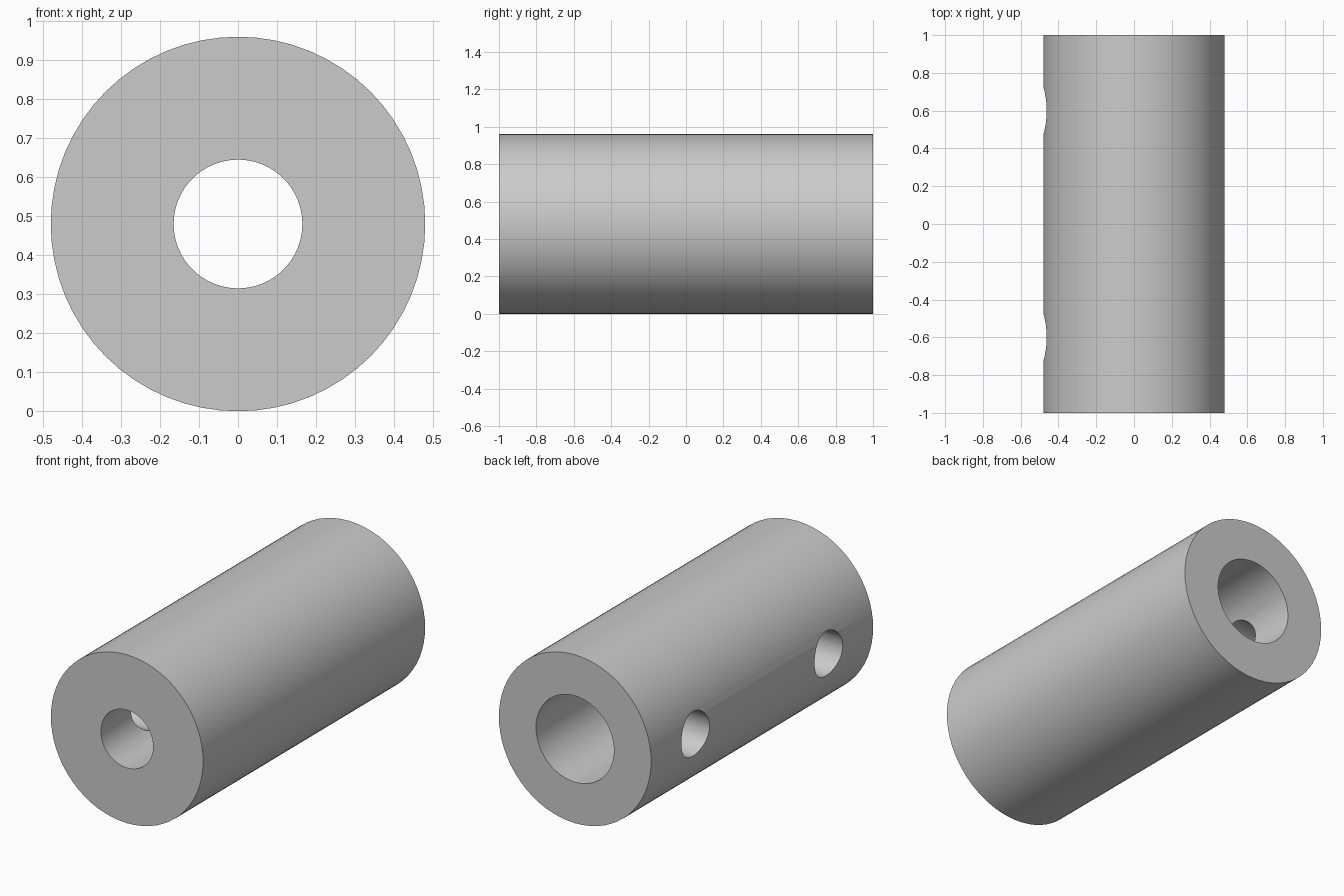
import bpy
import bmesh
import math
from mathutils import Matrix

if "Cube" in bpy.data.objects:
    bpy.data.objects.remove(bpy.data.objects["Cube"], do_unlink=True)

RADIUS = 0.48
FRONT_BORE = 0.165
BACK_BORE = 0.246
HOLE = 0.127


def new_object(name, bm):
    mesh = bpy.data.meshes.new(name)
    bmesh.ops.recalc_face_normals(bm, faces=bm.faces)
    bm.to_mesh(mesh)
    bm.free()
    obj = bpy.data.objects.new(name, mesh)
    bpy.context.collection.objects.link(obj)
    return obj


# Sleeve: closed wall profile (radius, y) spun around the y axis
profile = [(RADIUS, -1), (RADIUS, 1), (BACK_BORE, 1),
           (BACK_BORE, 0), (FRONT_BORE, 0), (FRONT_BORE, -1)]
bm = bmesh.new()
verts = [bm.verts.new((r, y, 0)) for r, y in profile]
edges = [bm.edges.new((a, b)) for a, b in zip(verts, verts[1:] + verts[:1])]
bmesh.ops.spin(bm, geom=verts + edges, cent=(0, 0, 0), axis=(0, 1, 0),
               angle=math.tau, steps=64, use_merge=True)
bmesh.ops.remove_doubles(bm, verts=bm.verts, dist=0.0001)
bmesh.ops.translate(bm, verts=bm.verts, vec=(0, 0, RADIUS))
sleeve = new_object("sleeve", bm)

# Two screw holes through the right wall into the bore
bm = bmesh.new()
for y in (-0.6, 0.6):
    place = Matrix.Translation((-0.35, y, RADIUS)) @ Matrix.Rotation(math.pi / 2, 4, 'Y')
    bmesh.ops.create_cone(bm, cap_ends=True, segments=48, radius1=HOLE,
                          radius2=HOLE, depth=0.6, matrix=place)
cutter = new_object("hole_cutter", bm)
cutter.hide_render = True

cut = sleeve.modifiers.new("screw_holes", 'BOOLEAN')
cut.operation = 'DIFFERENCE'
cut.solver = 'EXACT'
cut.object = cutter
bpy.context.view_layer.objects.active = sleeve
for obj in bpy.context.selected_objects:
    obj.select_set(False)
sleeve.select_set(True)
bpy.ops.object.modifier_apply(modifier=cut.name)
bpy.data.objects.remove(cutter, do_unlink=True)

# Plain grey, smooth round walls with crisp rims
grey = bpy.data.materials.new("plain_grey")
grey.use_nodes = True
color = (0.6, 0.6, 0.6, 1)
grey.diffuse_color = color
grey.node_tree.nodes["Principled BSDF"].inputs["Base Color"].default_value = color
sleeve.data.materials.clear()
sleeve.data.materials.append(grey)
bpy.ops.object.shade_smooth_by_angle(angle=math.radians(30))
